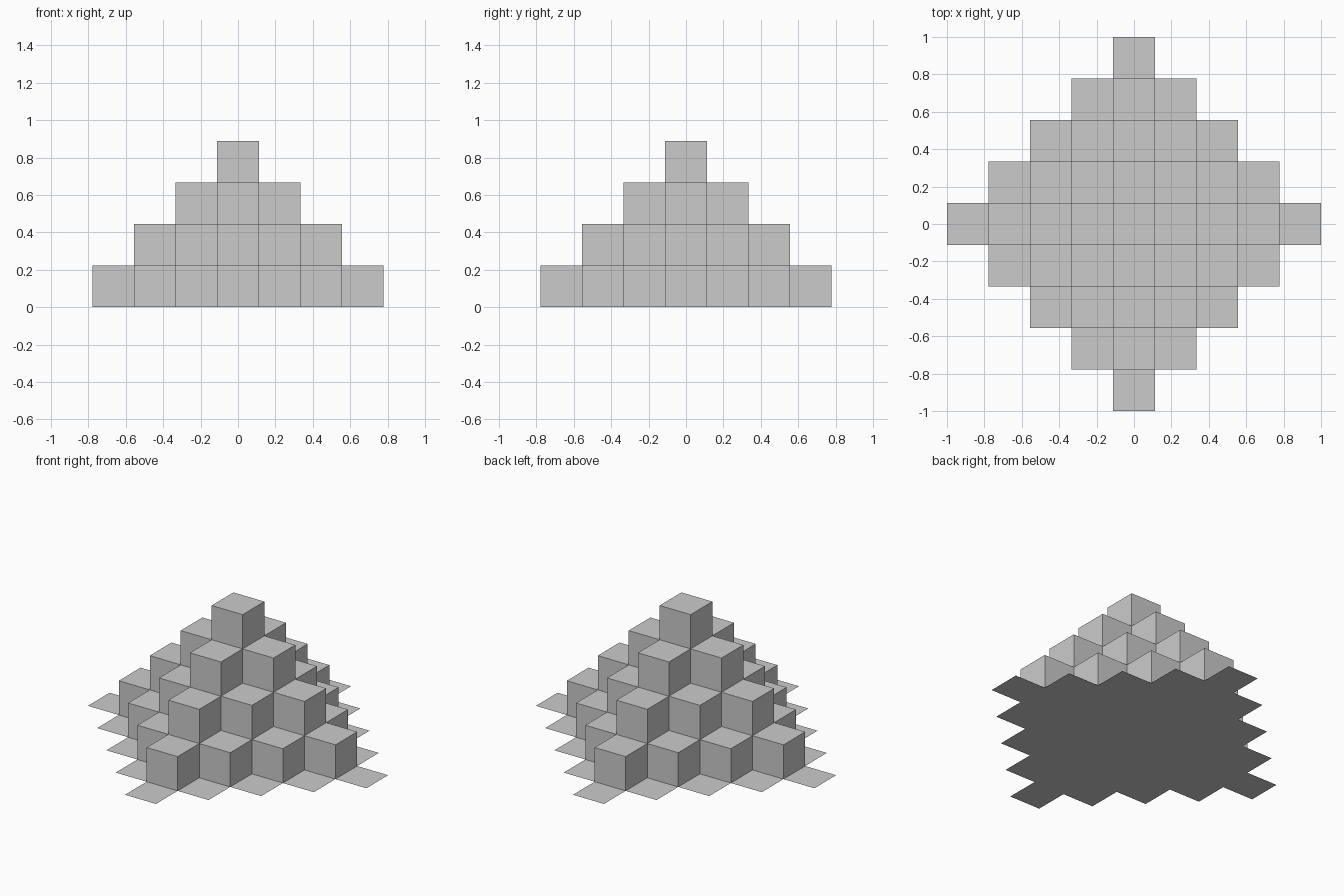
import bpy, bmesh

if "Cube" in bpy.data.objects:
    bpy.data.objects.remove(bpy.data.objects["Cube"])

N = 4                # steps from the centre to the rim
S = 2 / (2 * N + 1)  # cube edge length


def height(i, j):
    return max(0, N - abs(i) - abs(j))


def quad(bm, *pts):
    bm.faces.new([bm.verts.new([c * S for c in p]) for p in pts])


def finish(bm, name):
    bmesh.ops.remove_doubles(bm, verts=bm.verts, dist=1e-4)
    mesh = bpy.data.meshes.new(name)
    bm.to_mesh(mesh)
    bm.free()
    bpy.context.collection.objects.link(bpy.data.objects.new(name, mesh))


cells = [(i, j) for i in range(-N, N + 1) for j in range(-N, N + 1)
         if abs(i) + abs(j) <= N]

# Stepped shell: cube tops and the exposed sides between neighbouring columns
shell = bmesh.new()
# Floor: underside of the columns plus the flat rim tiles
floor = bmesh.new()

for i, j in cells:
    h = height(i, j)
    corners = [(i - .5, j - .5), (i + .5, j - .5), (i + .5, j + .5), (i - .5, j + .5)]
    ground = [(x, y, 0) for x, y in corners]
    if h == 0:
        quad(floor, *ground)
        continue
    quad(floor, *reversed(ground))
    quad(shell, *[(x, y, h) for x, y in corners])
    for k, (di, dj) in enumerate([(0, -1), (1, 0), (0, 1), (-1, 0)]):
        a, b = corners[k], corners[(k + 1) % 4]
        for z in range(height(i + di, j + dj), h):
            quad(shell, (*a, z), (*b, z), (*b, z + 1), (*a, z + 1))

finish(shell, "stepped_cubes")
finish(floor, "floor_tiles")
